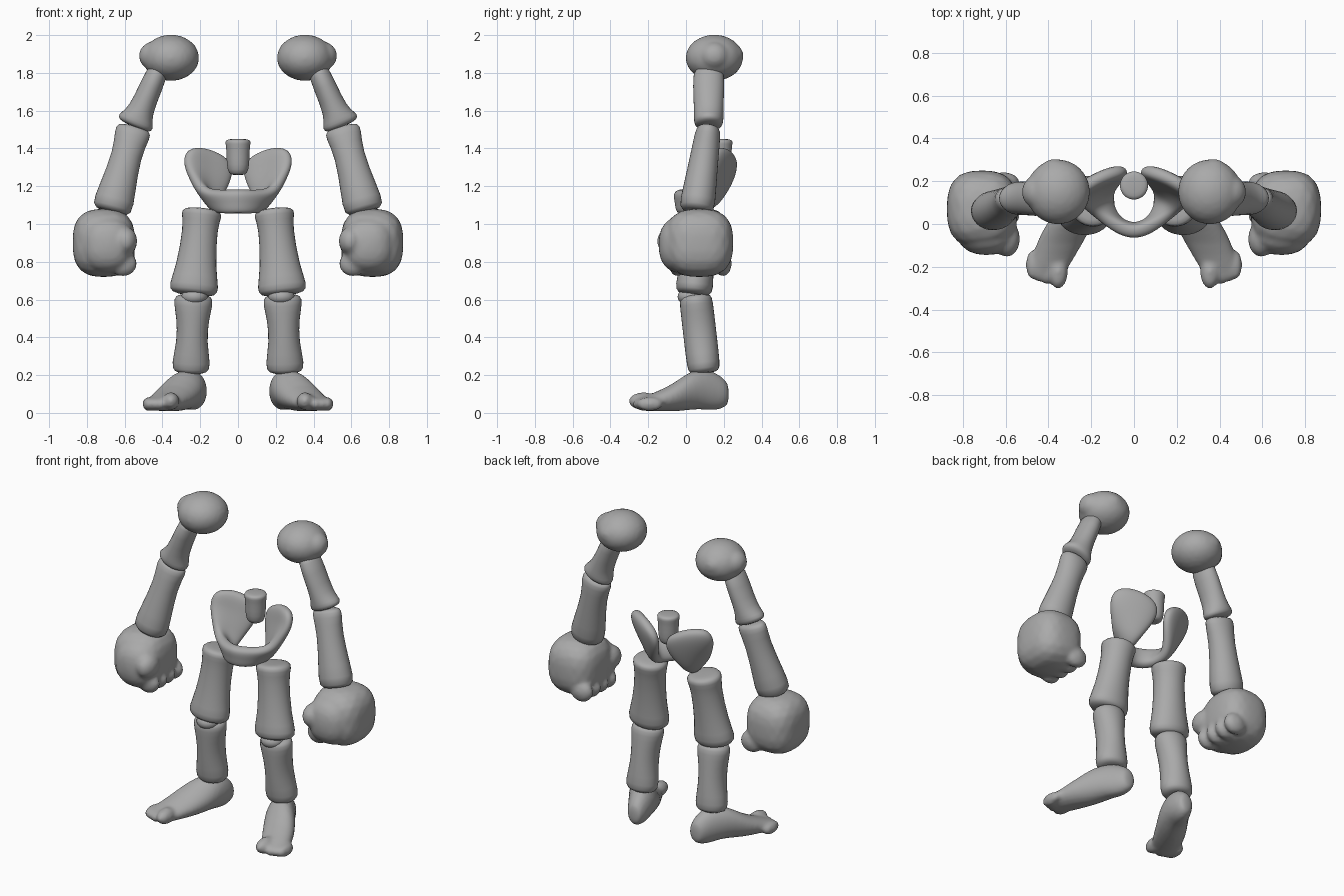
import bpy, bmesh, math
from mathutils import Vector

if "Cube" in bpy.data.objects:
    bpy.data.objects.remove(bpy.data.objects["Cube"])

grey = bpy.data.materials.new("clay grey")
grey.use_nodes = True
grey.diffuse_color = (0.4, 0.4, 0.4, 1)
grey.node_tree.nodes["Principled BSDF"].inputs["Base Color"].default_value = grey.diffuse_color


def loft(bm, rings, axis, sides=16):
    """Skin elliptical rings (centre, half width, half depth) set square to the axis."""
    axis = axis.normalized()
    across = Vector((1, 0, 0))
    across = (across - axis * across.dot(axis)).normalized()
    depth = axis.cross(across)
    # A small extra ring rounds off each end
    centre, wide, deep = rings[0]
    first = (centre - axis * 0.006, wide / 2, deep / 2)
    centre, wide, deep = rings[-1]
    last = (centre + axis * 0.006, wide / 2, deep / 2)
    skin = []
    for centre, wide, deep in [first, *rings, last]:
        angles = [math.tau * i / sides for i in range(sides)]
        skin.append([bm.verts.new(centre + across * wide * math.cos(a) + depth * deep * math.sin(a))
                     for a in angles])
    for upper, lower in zip(skin, skin[1:]):
        for i in range(sides):
            j = (i + 1) % sides
            bm.faces.new((upper[i], upper[j], lower[j], lower[i]))
    bm.faces.new(skin[0][::-1])
    bm.faces.new(skin[-1])


def blob(bm, centre, radii, power=2):
    """Ellipsoid, or a rounded box at a higher power."""
    for v in bmesh.ops.create_icosphere(bm, subdivisions=3, radius=1)["verts"]:
        norm = sum(abs(c) ** power for c in v.co) ** (1 / power)
        v.co = Vector(c / norm * r + o for c, r, o in zip(v.co, radii, centre))


def finish(name, bm, blend=False, subdivide=0, mirror=True, thickness=0):
    """Make a smooth object, mirrored to the other side of the body."""
    bmesh.ops.recalc_face_normals(bm, faces=bm.faces)
    for face in bm.faces:
        face.smooth = True
    mesh = bpy.data.meshes.new(name)
    bm.to_mesh(mesh)
    bm.free()
    mesh.materials.append(grey)
    ob = bpy.data.objects.new(name, mesh)
    bpy.context.collection.objects.link(ob)
    if mirror:
        ob.modifiers.new("Mirror", "MIRROR").use_clip = True
    if thickness:
        solid = ob.modifiers.new("Solidify", "SOLIDIFY")
        solid.thickness, solid.offset = thickness, 0
    if subdivide:
        subsurf = ob.modifiers.new("Subdivision", "SUBSURF")
        subsurf.levels = subsurf.render_levels = subdivide
    if blend:
        remesh = ob.modifiers.new("Blend", "REMESH")
        remesh.mode, remesh.voxel_size, remesh.use_smooth_shade = "VOXEL", 0.012, True
        soften = ob.modifiers.new("Soften", "SMOOTH")
        soften.factor, soften.iterations = 0.5, 6


def bone(name, top, bottom, profile, mirror=True):
    """Straight bone; the profile gives fraction along, half width, half depth."""
    top, bottom = Vector(top), Vector(bottom)
    bm = bmesh.new()
    loft(bm, [(top.lerp(bottom, t), wide, deep) for t, wide, deep in profile], bottom - top)
    finish(name, bm, subdivide=1, mirror=mirror)


# Limb bones, flared at the joints
bone("upper_arms", (0.42, 0.12, 1.82), (0.55, 0.12, 1.52),
     [(0, 0.062, 0.09), (0.6, 0.062, 0.08), (0.82, 0.078, 0.08), (0.93, 0.104, 0.08), (1, 0.09, 0.07)])
bone("forearms", (0.55, 0.12, 1.51), (0.67, 0.055, 1.07),
     [(0, 0.09, 0.06), (0.07, 0.1, 0.07), (0.3, 0.075, 0.075), (0.75, 0.1, 0.09), (1, 0.115, 0.1)])
bone("thighs", (0.19, 0.09, 1.075), (0.237, 0.04, 0.63),
     [(0, 0.1, 0.1), (0.06, 0.112, 0.105), (0.19, 0.09, 0.09), (0.7, 0.107, 0.09),
      (0.92, 0.138, 0.105), (1, 0.12, 0.09)])
bone("shins", (0.235, 0.05, 0.62), (0.25, 0.097, 0.215),
     [(0, 0.1, 0.085), (0.1, 0.107, 0.09), (0.3, 0.087, 0.09), (0.6, 0.08, 0.09),
      (0.91, 0.108, 0.09), (1, 0.09, 0.08)])

# Spine stub standing on the pelvis
bone("spine_stub", (0, 0.18, 1.445), (0, 0.18, 1.265),
     [(0, 0.068, 0.068), (0.1, 0.068, 0.068), (0.3, 0.062, 0.062), (0.75, 0.062, 0.062), (1, 0.05, 0.05)],
     mirror=False)

# Shoulder caps: rounded, with an outward and a rear corner
bm = bmesh.new()
blob(bm, (0.355, 0.15, 1.88), (0.15, 0.153, 0.123))
blob(bm, (0.45, 0.15, 1.89), (0.075, 0.08, 0.075))
blob(bm, (0.37, 0.23, 1.89), (0.08, 0.075, 0.07))
finish("shoulder_caps", bm, blend=True)

# Knee balls peeking out in front of the joint
bm = bmesh.new()
blob(bm, (0.23, 0.025, 0.615), (0.07, 0.07, 0.048))
finish("knee_balls", bm)

# Fists: palm block, knuckle mass, thumb and curled fingers
bm = bmesh.new()
blob(bm, (0.71, 0.07, 0.9), (0.165, 0.18, 0.18), 2.8)
blob(bm, (0.69, -0.02, 0.89), (0.14, 0.125, 0.15), 2.4)
blob(bm, (0.595, -0.07, 0.91), (0.062, 0.085, 0.075))
for finger in range(4):
    blob(bm, (0.61, 0.08 * finger - 0.045, 0.79), (0.075, 0.047, 0.068))
finish("fists", bm, blend=True)

# Feet: heel to toe loft with the toes blended on
heel_to_toe = [
    ((0.22, 0.22, 0.1), 0.05, 0.07), ((0.235, 0.15, 0.115), 0.075, 0.11),
    ((0.265, 0.07, 0.13), 0.098, 0.11), ((0.3, 0, 0.11), 0.112, 0.1),
    ((0.345, -0.08, 0.075), 0.113, 0.07), ((0.4, -0.21, 0.05), 0.095, 0.042),
    ((0.415, -0.25, 0.045), 0.075, 0.03)]
bm = bmesh.new()
loft(bm, [(Vector(c), wide, deep) for c, wide, deep in heel_to_toe], Vector((0, -1, 0)))
blob(bm, (0.355, -0.225, 0.062), (0.046, 0.08, 0.048))
for toe in range(3):
    blob(bm, (0.41 + 0.032 * toe, 0.012 * toe - 0.215, 0.047), (0.032, 0.07, 0.038))
finish("feet", bm, blend=True, subdivide=1)

# Pelvis: a ribbon from the front bar past the hip, fanning out into a wing
edges = [  # front or outer edge, rear or inner edge
    ((0, -0.05, 1.185), (0, -0.035, 1.055)),
    ((0.09, -0.015, 1.18), (0.09, 0.01, 1.055)),
    ((0.19, 0.04, 1.18), (0.115, 0.14, 1.07)),
    ((0.25, 0.08, 1.25), (0.075, 0.2, 1.15)),
    ((0.295, 0.12, 1.33), (0.015, 0.255, 1.26)),
    ((0.27, 0.15, 1.405), (0.045, 0.26, 1.35))]
bm = bmesh.new()
grid = []
for outer, inner in edges:
    outer, inner = Vector(outer), Vector(inner)
    middle = (outer + inner) / 2
    if outer.x > 0:
        middle += Vector((0.015, 0.015, 0))
    if outer.z > 1.4:
        middle.z += 0.035
    grid.append([bm.verts.new(p) for p in (outer, middle, inner)])
for low, high in zip(grid, grid[1:]):
    for i in range(2):
        bm.faces.new((low[i], low[i + 1], high[i + 1], high[i]))
finish("pelvis", bm, subdivide=3, thickness=0.075)
